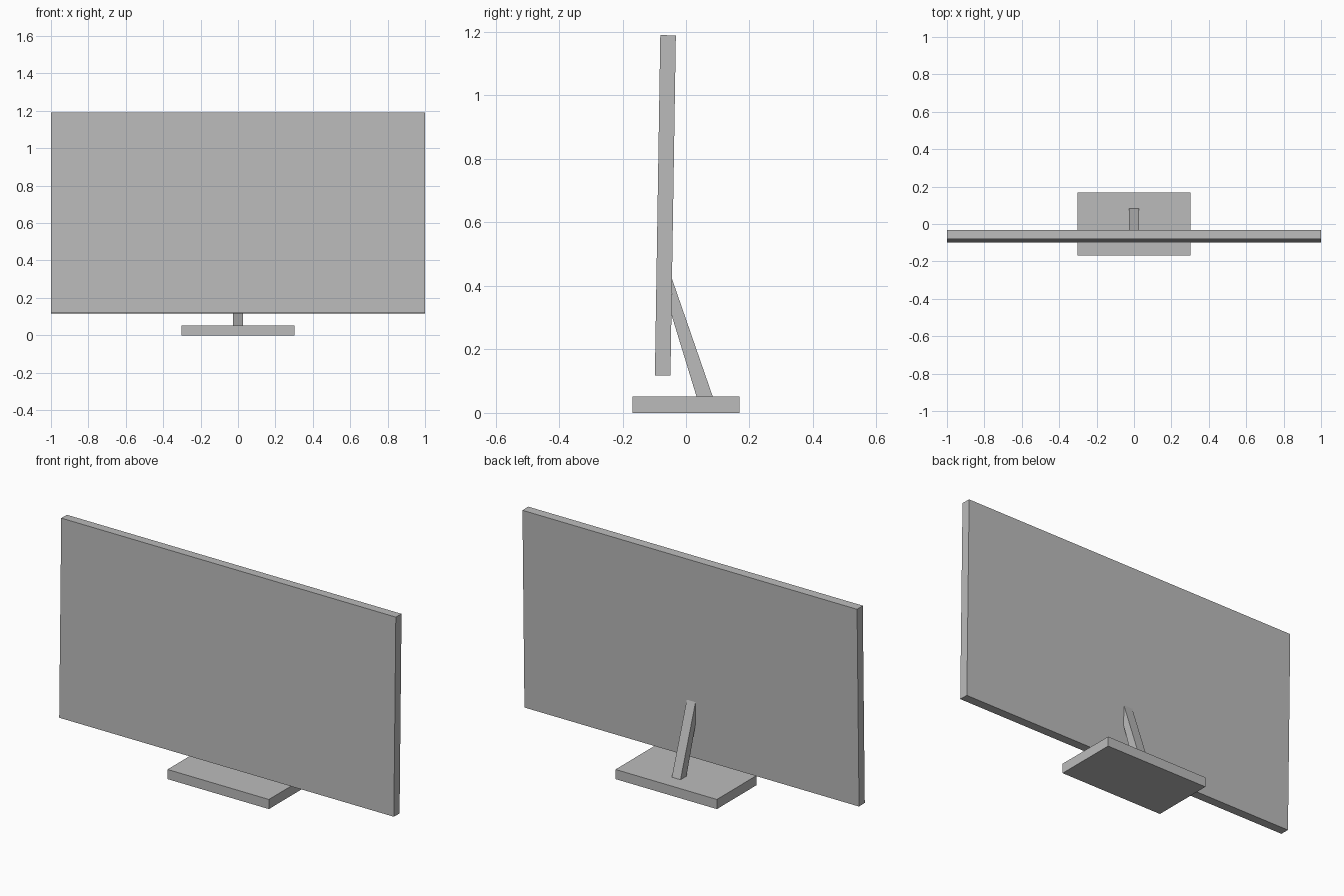
import bpy
import bmesh

cube = bpy.data.objects.get("Cube")
if cube:
    bpy.data.objects.remove(cube, do_unlink=True)

# Single plain grey for the whole model
grey = bpy.data.materials.new("plain grey")
grey.use_nodes = True
colour = (0.5, 0.5, 0.5, 1)
grey.diffuse_color = colour
grey.node_tree.nodes["Principled BSDF"].inputs["Base Color"].default_value = colour


def side_prism(name, profile, half_width):
    """Extrude a (y, z) side profile symmetrically along x."""
    bm = bmesh.new()
    face = bm.faces.new([bm.verts.new((-half_width, y, z)) for y, z in profile])
    result = bmesh.ops.extrude_face_region(bm, geom=[face])
    moved = [g for g in result["geom"] if isinstance(g, bmesh.types.BMVert)]
    bmesh.ops.translate(bm, verts=moved, vec=(2 * half_width, 0, 0))
    bmesh.ops.recalc_face_normals(bm, faces=bm.faces)
    mesh = bpy.data.meshes.new(name)
    bm.to_mesh(mesh)
    bm.free()
    mesh.materials.append(grey)
    obj = bpy.data.objects.new(name, mesh)
    bpy.context.collection.objects.link(obj)
    return obj


# Flat foot slab
side_prism("base", [(-0.169, 0), (0.169, 0), (0.169, 0.052), (-0.169, 0.052)], 0.303)

# Thin panel leaning slightly back
side_prism("screen", [(-0.098, 0.118), (-0.049, 0.117), (-0.032, 1.189), (-0.081, 1.19)], 1.0)

# Slanted support meeting the back of the panel
side_prism("neck", [(0.033, 0.052), (0.084, 0.052), (-0.044, 0.422), (-0.046, 0.31)], 0.026)
